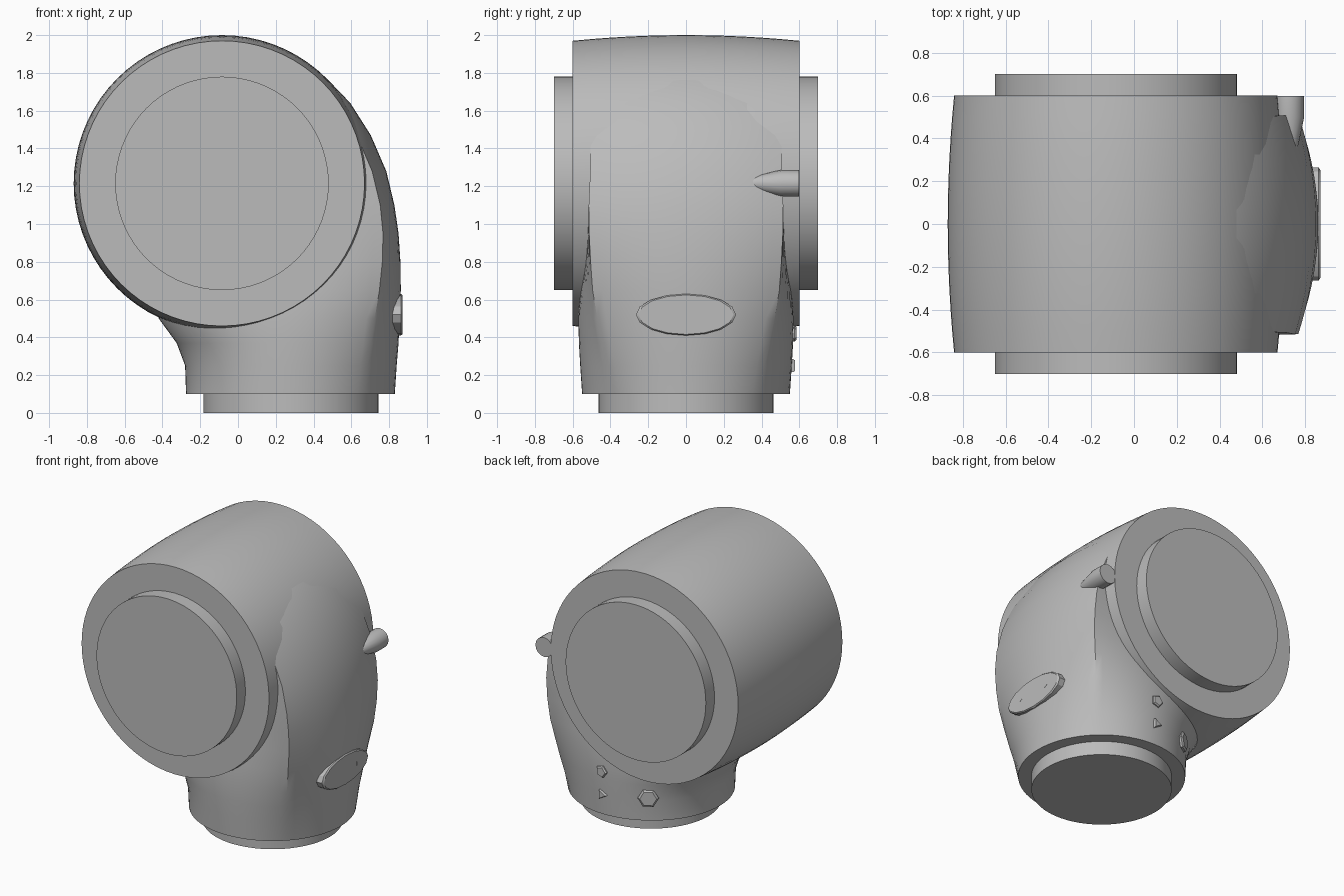
import bpy, bmesh, math
from mathutils import Matrix, Vector

cube = bpy.data.objects.get("Cube")
if cube:
    bpy.data.objects.remove(cube, do_unlink=True)

grey = bpy.data.materials.new("mid grey")
grey.use_nodes = True
grey.diffuse_color = (0.5, 0.5, 0.5, 1)
grey.node_tree.nodes["Principled BSDF"].inputs["Base Color"].default_value = (0.5, 0.5, 0.5, 1)

BARREL = Vector((-0.085, 0, 1.215))
NECK_X = 0.28
SIDES = 72


def loft(name, rings, angle=30):
    """Skin a list of equal-length closed rings and cap both ends."""
    bm = bmesh.new()
    rows = [[bm.verts.new(p) for p in ring] for ring in rings]
    n = len(rows[0])
    for a, b in zip(rows, rows[1:]):
        for i in range(n):
            j = (i + 1) % n
            bm.faces.new((a[i], a[j], b[j], b[i]))
    bm.faces.new(rows[0][::-1])
    bm.faces.new(rows[-1])
    bmesh.ops.recalc_face_normals(bm, faces=bm.faces)
    mesh = bpy.data.meshes.new(name)
    bm.to_mesh(mesh)
    bm.free()
    mesh.materials.append(grey)
    obj = bpy.data.objects.new(name, mesh)
    bpy.context.collection.objects.link(obj)
    bpy.ops.object.select_all(action='DESELECT')
    obj.select_set(True)
    bpy.context.view_layer.objects.active = obj
    bpy.ops.object.shade_smooth_by_angle(angle=math.radians(angle))
    return obj


def turned(name, origin, axis, profile, sides=SIDES, stretch=(1, 1)):
    """Lathe (distance, radius) pairs around an axis."""
    spin = Vector(axis).to_track_quat('Z', 'Y').to_matrix().to_4x4()
    place = Matrix.Translation(origin) @ spin
    rings = []
    for d, r in profile:
        ring = []
        for i in range(sides):
            a = math.tau * i / sides
            ring.append(place @ Vector((r * stretch[0] * math.cos(a),
                                        r * stretch[1] * math.sin(a), d)))
        rings.append(ring)
    return loft(name, rings)


# Bulged horizontal barrel with an end disc on each side
bulge = [(0.6 * k / 6, 0.785 - 0.03 * (k / 6) ** 2) for k in range(-6, 7)]
turned("barrel", BARREL, (0, 1, 0), bulge)
for name, side in (("front_disc", -1), ("back_disc", 1)):
    turned(name, BARREL, (0, side, 0), [(0.58, 0.565), (0.7, 0.565)])

# Base flange
turned("base_flange", (NECK_X, 0, 0), (0, 0, 1), [(0, 0.463), (0.13, 0.463)])

# Neck housing: height, left x, right x, half width, squareness
SECTIONS = [
    (0.10, -0.275, 0.83, 0.55, 0),
    (0.25, -0.28, 0.84, 0.56, 0.12),
    (0.37, -0.325, 0.85, 0.567, 0.25),
    (0.50, -0.42, 0.855, 0.57, 0.4),
    (0.65, -0.45, 0.862, 0.56, 0.6),
    (0.80, -0.45, 0.86, 0.54, 0.78),
    (0.95, -0.45, 0.85, 0.525, 0.92),
    (1.10, -0.45, 0.828, 0.515, 1),
    (1.28, -0.45, 0.785, 0.507, 1),
    (1.47, -0.45, 0.703, 0.504, 1),
    (1.64, -0.4, 0.595, 0.502, 1),
    (1.76, -0.35, 0.48, 0.5, 1),
    (1.84, -0.3, 0.375, 0.5, 1),
    (1.90, -0.25, 0.25, 0.5, 1),
]


def neck_ring(z, left, right, half, square):
    centre = min(NECK_X, right - 0.25)
    ring = []
    for i in range(SIDES):
        a = math.tau * i / SIDES
        c, s = math.cos(a), math.sin(a)
        reach = right - centre if c > 0 else centre - left
        x, y = centre + reach * c, half * s
        if c > 0:
            # blend the round outline towards a bowed wall with flat cheeks
            t = math.atan2(s, c) / (math.pi / 4)
            u = min(abs(t), 1)
            bx = right - 0.075 * u * u
            if abs(t) > 1:
                bx = centre + (bx - centre) * (2 - abs(t))
            by = math.copysign(half * u, t)
            x += (bx - x) * square
            y += (by - y) * square
        ring.append(Vector((x, y, z)))
    return ring


loft("neck_housing", [neck_ring(*s) for s in SECTIONS], 35)

# Oval cover on the outer wall, with two small screw marks
turned("oval_cover", (0.8, 0, 0.52), (1, 0, 0),
       [(0, 1), (0.062, 1), (0.07, 0.95)], 16, (0.265, 0.11)).data.update()
cover = bpy.data.objects["oval_cover"]
# keep the long side of the oval along y
low, high = (f(v.co.y for v in cover.data.vertices) for f in (min, max))
if high - low < 0.4:
    turn = (Matrix.Translation((0, 0, 0.52)) @ Matrix.Rotation(math.pi / 2, 4, 'X')
            @ Matrix.Translation((0, 0, -0.52)))
    cover.data.transform(turn)
for name, y in (("screw_mark_front", -0.13), ("screw_mark_back", 0.13)):
    turned(name, (0.868, y, 0.52), (1, 0, 0), [(0, 0.016), (0.004, 0.016)], 3)

# Tapered cable lug at the back edge of the barrel
turned("cable_lug", (0.725, 0, 1.215), (0, 1, 0),
       [(0.25, 0.01), (0.38, 0.045), (0.5, 0.07), (0.598, 0.07)], 16)


# Small fittings around the back of the neck
def fitting(name, degrees, z, radius, out, sides):
    a = math.radians(degrees)
    d = Vector((math.cos(a), math.sin(a), 0))
    turned(name, Vector((NECK_X, 0, z)) + d * 0.5, d,
           [(0, radius), (out, radius), (out + 0.01, radius * 0.8)], sides)


fitting("hex_plug", 123, 0.27, 0.07, 0.07, 6)
fitting("upper_stud", 90, 0.42, 0.045, 0.075, 5)
fitting("lower_stud", 90, 0.25, 0.04, 0.068, 3)
